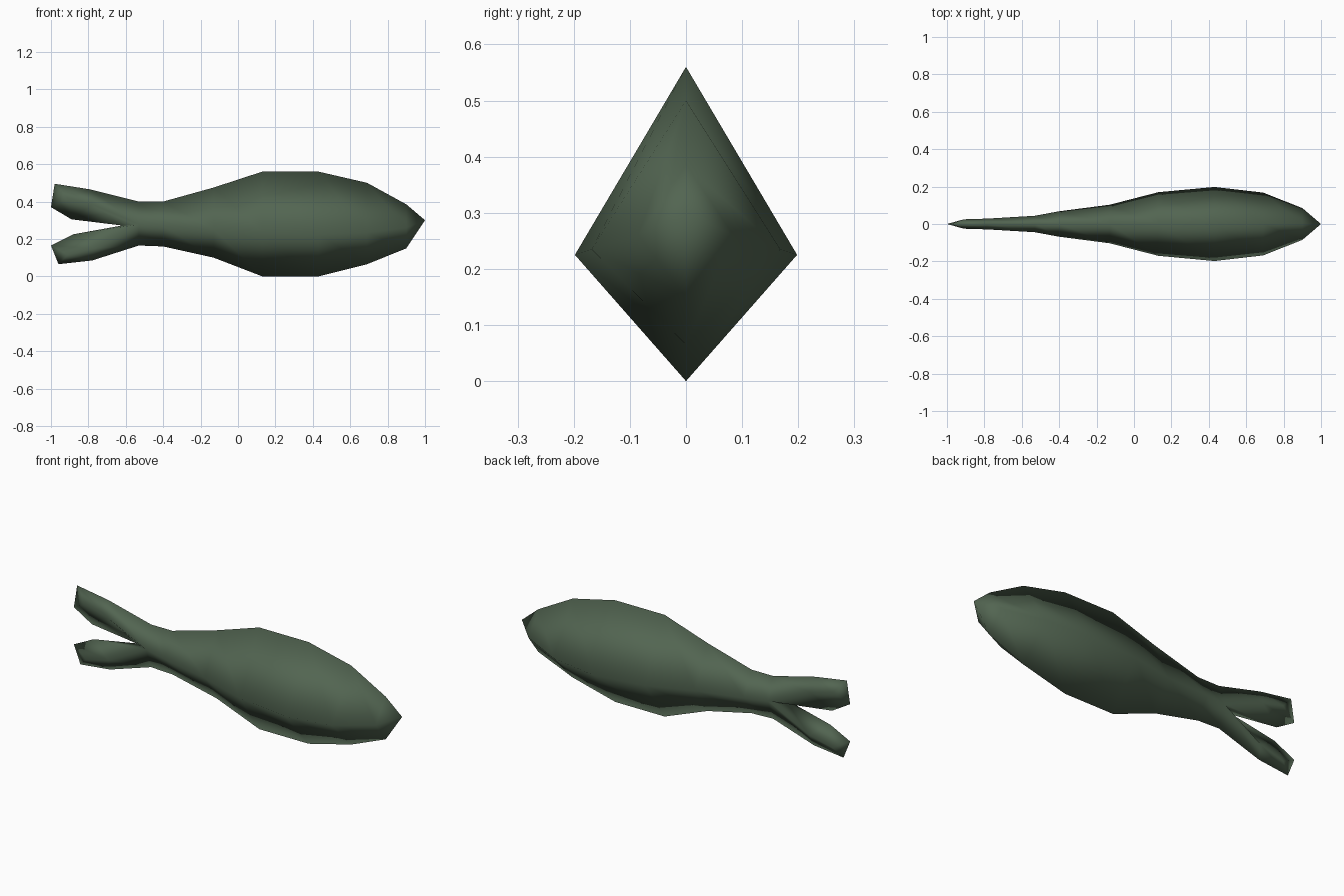
import bpy, bmesh

if "Cube" in bpy.data.objects:
    bpy.data.objects.remove(bpy.data.objects["Cube"])

green = bpy.data.materials.new("dark_green")
green.diffuse_color = (0.085, 0.13, 0.083, 1)
green.use_nodes = True
green.node_tree.nodes["Principled BSDF"].inputs["Base Color"].default_value = green.diffuse_color

bm = bmesh.new()


def ring(top, bottom, side, half_width):
    """Diamond section: top, back side, bottom, front side."""
    (sx, sz), w = side, half_width
    points = [(top[0], 0, top[1]), (sx, w, sz), (bottom[0], 0, bottom[1]), (sx, -w, sz)]
    return [bm.verts.new(p) for p in points]


def bridge(a, b):
    for i in range(4):
        j = (i + 1) % 4
        bm.faces.new((a[i], a[j], b[j], b[i]))


# body sections from head to tail root: x, top z, bottom z, side z, half width
sections = [
    (0.90, 0.385, 0.150, 0.260, 0.085),
    (0.69, 0.500, 0.065, 0.235, 0.168),
    (0.43, 0.560, 0.000, 0.225, 0.198),
    (0.13, 0.560, 0.000, 0.235, 0.170),
    (-0.13, 0.475, 0.100, 0.250, 0.103),
    (-0.40, 0.400, 0.160, 0.270, 0.068),
    (-0.53, 0.400, 0.165, 0.278, 0.044),
]
body = [ring((x, t), (x, b), (x, s), w) for x, t, b, s, w in sections]
for a, b in zip(body, body[1:]):
    bridge(a, b)

# pointed nose
nose = bm.verts.new((1, 0, 0.30))
for i in range(4):
    bm.faces.new((nose, body[0][i], body[0][(i + 1) % 4]))

# forked tail: both lobes share the side points and the crotch
top, back, bottom, front = body[-1]
crotch = bm.verts.new((-0.62, 0, 0.272))
upper = [
    [top, back, crotch, front],
    ring((-0.79, 0.465), (-0.89, 0.305), (-0.78, 0.385), 0.029),
    ring((-0.98, 0.495), (-1.0, 0.37), (-0.91, 0.42), 0.025),
]
lower = [
    [crotch, back, bottom, front],
    ring((-0.88, 0.225), (-0.78, 0.085), (-0.77, 0.15), 0.029),
    ring((-1.0, 0.165), (-0.96, 0.065), (-0.91, 0.115), 0.025),
]
for lobe in (upper, lower):
    for a, b in zip(lobe, lobe[1:]):
        bridge(a, b)
    t, bk, bt, fr = lobe[-1]
    bm.faces.new((t, bk, bt))      # wedge-shaped lobe end
    bm.faces.new((t, bt, fr))

bmesh.ops.recalc_face_normals(bm, faces=bm.faces)
for f in bm.faces:
    f.smooth = True

mesh = bpy.data.meshes.new("fish_body")
bm.to_mesh(mesh)
bm.free()
mesh.materials.append(green)
fish = bpy.data.objects.new("fish_body", mesh)
bpy.context.collection.objects.link(fish)
